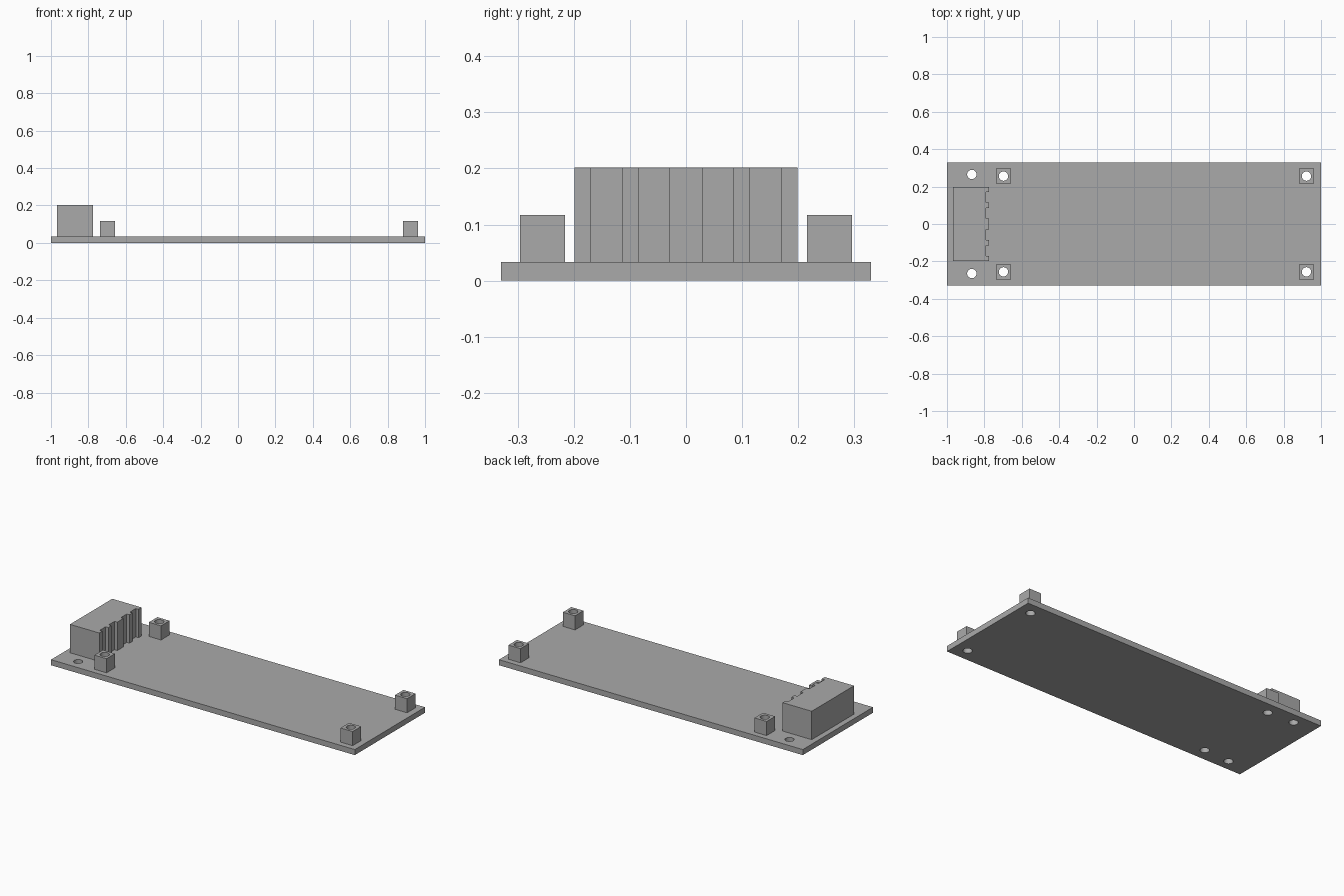
import bpy
import bmesh
from mathutils import Matrix

cube = bpy.data.objects.get("Cube")
if cube:
    bpy.data.objects.remove(cube, do_unlink=True)

PLATE_TOP = 0.033
POST_TOP = 0.117
HOUSING_TOP = 0.202
HOLE_RADIUS = 0.025

grey = bpy.data.materials.new("plain_grey")
grey.use_nodes = True
grey.diffuse_color = (0.4, 0.4, 0.4, 1)
grey.node_tree.nodes["Principled BSDF"].inputs["Base Color"].default_value = grey.diffuse_color


def add_object(name, bm):
    bmesh.ops.recalc_face_normals(bm, faces=bm.faces)
    mesh = bpy.data.meshes.new(name)
    bm.to_mesh(mesh)
    bm.free()
    mesh.materials.append(grey)
    obj = bpy.data.objects.new(name, mesh)
    bpy.context.collection.objects.link(obj)
    return obj


def prism(name, outline, bottom, top):
    """Extrude a flat outline straight up."""
    bm = bmesh.new()
    face = bm.faces.new([bm.verts.new((x, y, bottom)) for x, y in outline])
    side = bmesh.ops.extrude_face_region(bm, geom=[face])["geom"]
    verts = [v for v in side if isinstance(v, bmesh.types.BMVert)]
    bmesh.ops.translate(bm, verts=verts, vec=(0, 0, top - bottom))
    return add_object(name, bm)


def rectangle(x, y, half_x, half_y):
    return [(x - half_x, y - half_y), (x + half_x, y - half_y),
            (x + half_x, y + half_y), (x - half_x, y + half_y)]


def drill(obj, centres):
    """Cut vertical round holes through an object."""
    bm = bmesh.new()
    for x, y in centres:
        bmesh.ops.create_cone(bm, cap_ends=True, segments=32, radius1=HOLE_RADIUS,
                              radius2=HOLE_RADIUS, depth=1,
                              matrix=Matrix.Translation((x, y, 0)))
    cutter = add_object("hole_cutter", bm)
    cutter.hide_render = True
    mod = obj.modifiers.new("holes", 'BOOLEAN')
    mod.operation = 'DIFFERENCE'
    mod.solver = 'EXACT'
    mod.object = cutter
    bpy.ops.object.select_all(action='DESELECT')
    bpy.context.view_layer.objects.active = obj
    obj.select_set(True)
    bpy.ops.object.modifier_apply(modifier=mod.name)
    bpy.data.objects.remove(cutter, do_unlink=True)
    bpy.ops.object.shade_smooth_by_angle()


# Square standoff posts near the corners, each with a screw hole
post_centres = [(x, y) for x in (-0.698, 0.922) for y in (-0.256, 0.256)]
for x, y in post_centres:
    name = f"{'front' if y < 0 else 'back'}_{'left' if x > 0 else 'right'}_post"
    post = prism(name, rectangle(x, y, 0.04, 0.04), PLATE_TOP, POST_TOP)
    drill(post, [(x, y)])

# Base plate, drilled under the posts and beside the housing
plate = prism("base_plate", rectangle(0, 0, 1, 0.33), 0, PLATE_TOP)
drill(plate, post_centres + [(-0.867, -0.265), (-0.867, 0.265)])

# Connector housing with alternating ribs and grooves on its inner side
rib, groove = 0.029, 0.056
widths = [rib, groove, rib, groove, 2 * rib, groove, rib, groove, rib]
y = -sum(widths) / 2
outline = [(-0.967, -y), (-0.967, y)]
for i, width in enumerate(widths):
    x = -0.774 if i % 2 == 0 else -0.792
    outline += [(x, y), (x, y + width)]
    y += width
prism("connector_housing", outline, PLATE_TOP, HOUSING_TOP)
